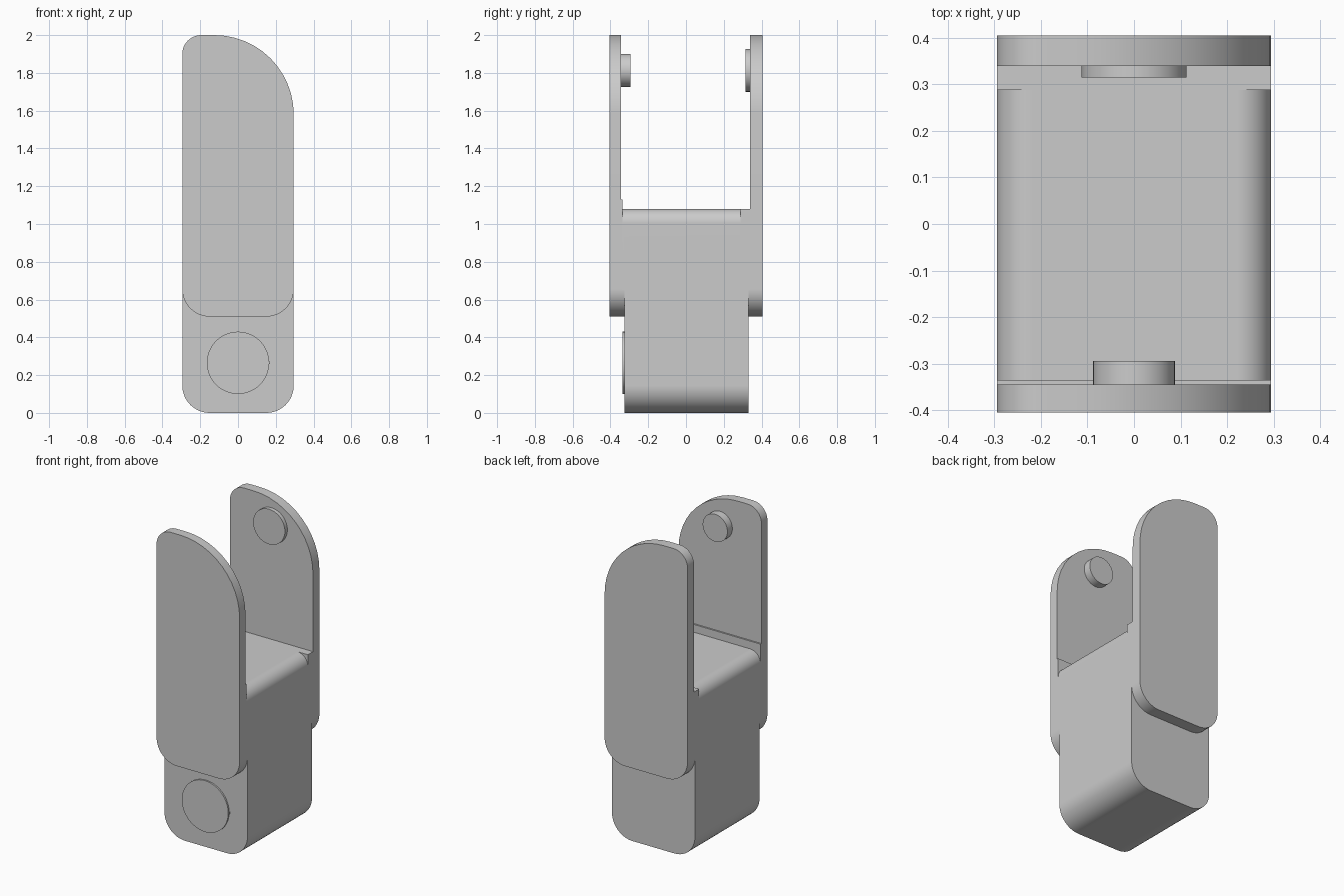
import bpy
import bmesh
from math import cos, sin, pi, radians

cube = bpy.data.objects.get("Cube")
if cube:
    bpy.data.objects.remove(cube, do_unlink=True)

grey = bpy.data.materials.new("plain grey")
grey.use_nodes = True
grey.diffuse_color = (0.6, 0.6, 0.6, 1)
grey.node_tree.nodes["Principled BSDF"].inputs["Base Color"].default_value = (0.6, 0.6, 0.6, 1)

HALF = 0.295        # half width shared by body and arms
BASE_R = 0.145      # radius of the lower corners


def rounded_outline(z0, z1, top_left, top_right, base=BASE_R):
    """Outline in x and z; a zero radius leaves a square corner."""
    corners = [(-1, z0, base, pi), (1, z0, base, 1.5 * pi),
               (1, z1, top_right, 0), (-1, z1, top_left, 0.5 * pi)]
    points = []
    for side, z, r, start in corners:
        cx = side * (HALF - r)
        cz = z + r if z == z0 else z - r
        steps = 12 if r else 0
        for i in range(steps + 1):
            a = start + 0.5 * pi * i / 12
            points.append((cx + r * cos(a), cz + r * sin(a)))
    return points


def circle_outline(z, r):
    return [(r * cos(2 * pi * i / 48), z + r * sin(2 * pi * i / 48)) for i in range(48)]


def prism(name, outline, y0, y1):
    """Extrude an outline along y."""
    bm = bmesh.new()
    face = bm.faces.new([bm.verts.new((x, y0, z)) for x, z in outline])
    grown = bmesh.ops.extrude_face_region(bm, geom=[face], use_keep_orig=True)
    moved = [v for v in grown["geom"] if isinstance(v, bmesh.types.BMVert)]
    bmesh.ops.translate(bm, verts=moved, vec=(0, y1 - y0, 0))
    bmesh.ops.recalc_face_normals(bm, faces=bm.faces)
    mesh = bpy.data.meshes.new(name)
    bm.to_mesh(mesh)
    bm.free()
    mesh.materials.append(grey)
    obj = bpy.data.objects.new(name, mesh)
    bpy.context.collection.objects.link(obj)
    return obj


def select_only(obj):
    bpy.ops.object.select_all(action="DESELECT")
    obj.select_set(True)
    bpy.context.view_layer.objects.active = obj


def fuse(obj, *others):
    """Join overlapping parts into one clean solid."""
    select_only(obj)
    for other in others:
        mod = obj.modifiers.new("fuse", "BOOLEAN")
        mod.operation = "UNION"
        mod.solver = "EXACT"
        mod.object = other
        bpy.ops.object.modifier_apply(modifier=mod.name)
        bpy.data.objects.remove(other, do_unlink=True)
    return obj


# Central block: lower section, rounded upper section and square ledges
lower = prism("body", rounded_outline(0, 1.0, BASE_R, BASE_R), -0.325, 0.33)
upper = prism("upper_body", rounded_outline(0.51, 1.08, 0.075, 0.075), -0.335, 0.288)
back_ledge = prism("back_ledge", rounded_outline(0.51, 1.08, 0, 0), 0.288, 0.34)
front_ledge = prism("front_ledge", rounded_outline(0.51, 1.13, 0, 0), -0.345, -0.335)
body = fuse(lower, upper, back_ledge, front_ledge)

# Side arms with one broad rounded shoulder
arm = rounded_outline(0.51, 2.0, 0.1, 0.42)
parts = [body,
         prism("front_arm", arm, -0.405, -0.345),
         prism("back_arm", arm, 0.34, 0.405)]

# Pivot pins facing inward, and the raised disc with its small tab
parts += [prism("front_pin", circle_outline(1.813, 0.088), -0.35, -0.295),
          prism("back_pin", circle_outline(1.813, 0.113), 0.315, 0.345),
          prism("front_disc", circle_outline(0.265, 0.165), -0.335, -0.32),
          prism("disc_tab", [(0.155, 0.258), (0.17, 0.258), (0.17, 0.272), (0.155, 0.272)],
                -0.333, -0.32)]

for part in parts:
    select_only(part)
    bpy.ops.object.shade_smooth_by_angle(angle=radians(30))
    part.modifiers.new("even shading", "WEIGHTED_NORMAL").keep_sharp = True
